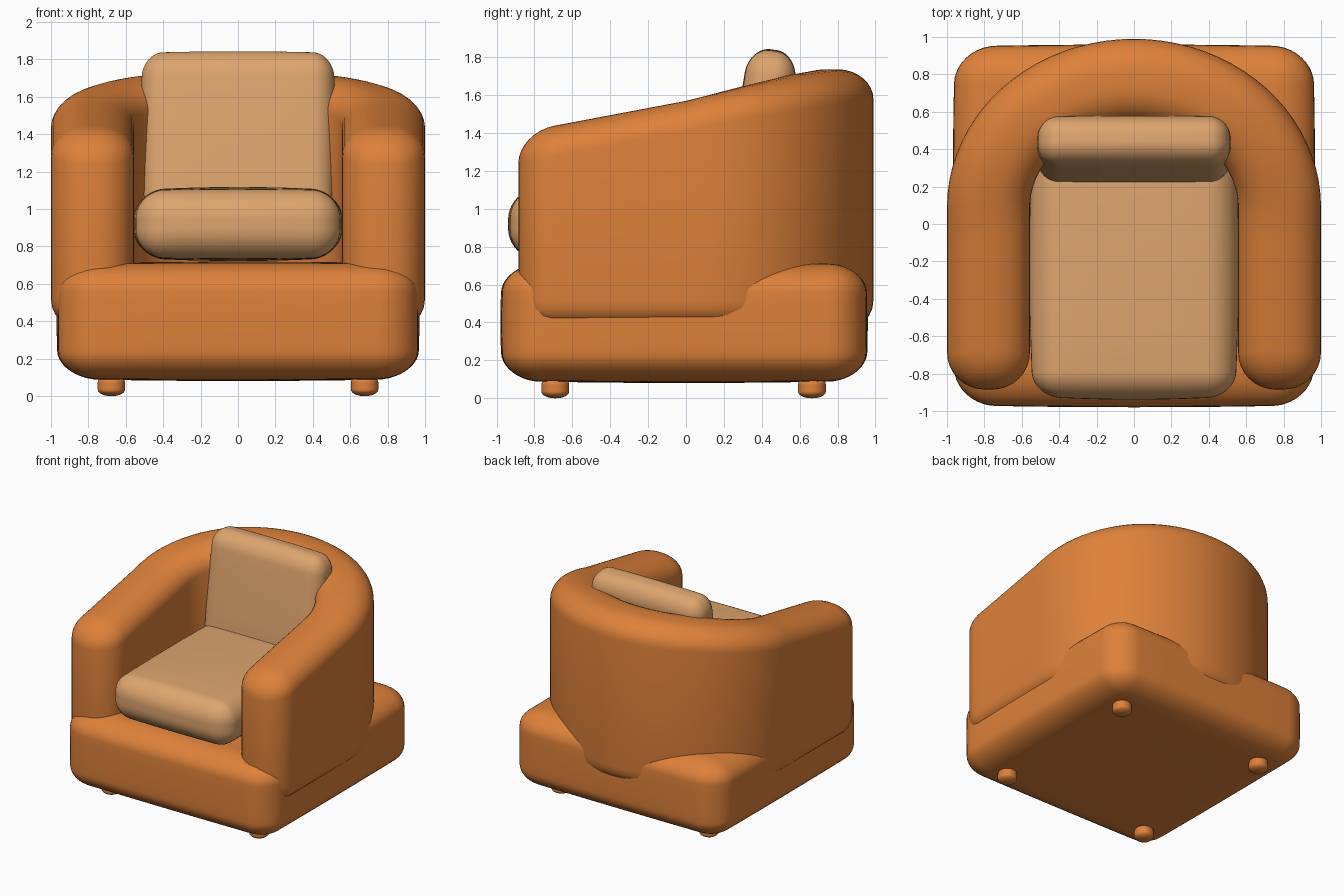
import bpy, bmesh, math
from mathutils import Matrix

if "Cube" in bpy.data.objects:
    bpy.data.objects.remove(bpy.data.objects["Cube"])


def material(name, rgb):
    m = bpy.data.materials.new(name)
    m.diffuse_color = (*rgb, 1)
    m.use_nodes = True
    m.node_tree.nodes["Principled BSDF"].inputs["Base Color"].default_value = m.diffuse_color
    return m


ORANGE = material("orange upholstery", (0.73, 0.22, 0.042))
TAN = material("tan cushion", (0.73, 0.376, 0.156))


def finish(bm, name, mat):
    bmesh.ops.recalc_face_normals(bm, faces=bm.faces)
    me = bpy.data.meshes.new(name)
    bm.to_mesh(me)
    bm.free()
    for p in me.polygons:
        p.use_smooth = True
    me.materials.append(mat)
    ob = bpy.data.objects.new(name, me)
    bpy.context.collection.objects.link(ob)
    return ob


def rounded_box(name, centre, size, radius, mat, tilt=0, crown=0):
    """Box with elliptical rounded edges; radius is (rx, ry, rz), crown swells the faces."""
    bm = bmesh.new()
    n = 16
    bmesh.ops.create_cube(bm, size=2)
    bmesh.ops.subdivide_edges(bm, edges=bm.edges[:], cuts=n - 1, use_grid_fill=True)
    for v in bm.verts:
        # outer 5 grid steps on each side form the rounding, the rest the flat face
        core, arc = [], []
        for c in v.co:
            a = abs(c)
            t = max(0, (a - 0.375) / 0.625)
            arc.append(math.copysign(math.tan(t * math.pi / 4), c))
            core.append(math.copysign(min(a / 0.375, 1), c))
        length = math.sqrt(sum(a * a for a in arc))
        p = []
        for i in range(3):
            half = size[i] / 2 - crown
            p.append(core[i] * (half - radius[i]) + radius[i] * arc[i] / length)
        # gentle swelling towards the middle of each face
        u = [p[i] / (size[i] / 2) for i in range(3)]
        for i in range(3):
            j, k = (i + 1) % 3, (i + 2) % 3
            v.co[i] = p[i] + crown * u[i] * max(0, 1 - u[j] ** 2) * max(0, 1 - u[k] ** 2)
    bm.transform(Matrix.Translation(centre) @ Matrix.Rotation(tilt, 4, 'X'))
    return finish(bm, name, mat)


# Curved wall: arms and back in one horseshoe
FRONT, BEND, HALF = -0.885, 0.09, 0.222
RX, RY = 0.778, 0.678
HEIGHTS = [(-0.9, 1.40), (0.0, 1.57), (0.3, 1.645), (0.6, 1.71), (0.8, 1.742)]


def top_height(y):
    for (y0, z0), (y1, z1) in zip(HEIGHTS, HEIGHTS[1:]):
        if y <= y1:
            break
    return z0 + (z1 - z0) * (max(-0.9, min(y, 0.8)) - y0) / (y1 - y0)


def wall_layer(inset):
    """Pairs of outer and inner plan points along the horseshoe, shrunk by inset."""
    h, r = HALF - inset, 0.2 * (HALF - inset) / HALF
    arm = []
    for i in range(9):  # rounded arm front
        a = math.pi / 2 * i / 8
        arm.append((FRONT + inset + r * (1 - math.cos(a)), h - r + r * math.sin(a)))
    start = arm[-1][0]
    arm += [(start + (BEND - start) * i / 8, h) for i in range(1, 8)]
    left = [((-RX - w, y), (-RX + w, y)) for y, w in arm]
    back = []
    for i in range(41):
        a = math.pi * (1 - i / 40)
        c, s = math.cos(a), math.sin(a)
        back.append(tuple((c * (RX + w), BEND + s * (RY + w)) for w in (h, -h)))
    right = [((-o[0], o[1]), (-q[0], q[1])) for o, q in reversed(left)]
    return left + back + right


def build_wall():
    layers = []
    for i in range(5):  # rounded bottom edge
        a = math.pi / 2 * i / 4
        layers.append((0.08 * (1 - math.sin(a)), 0.40 + 0.12 * (1 - math.cos(a)), False))
    for i in range(9):  # rolled top edge
        a = math.pi / 2 * i / 8
        layers.append((0.19 * (1 - math.cos(a)), 0.16 * (1 - math.sin(a)), True))
    bm = bmesh.new()
    rings, grids = [], []
    for inset, z, rolled in layers:
        pairs = []
        for o, q in wall_layer(inset):
            height = top_height((o[1] + q[1]) / 2) - z if rolled else z
            pairs.append([bm.verts.new((x, y, height)) for x, y in (o, q)])
        grids.append(pairs)
        rings.append([p[0] for p in pairs] + [p[1] for p in reversed(pairs)])
    for a, b in zip(rings, rings[1:]):
        for i in range(len(a)):
            j = (i + 1) % len(a)
            bm.faces.new((a[i], a[j], b[j], b[i]))
    for g in (grids[0], grids[-1]):  # underside and crest
        for p, q in zip(g, g[1:]):
            bm.faces.new((p[0], q[0], q[1], p[1]))
    return finish(bm, "arms_and_back", ORANGE)


build_wall()

# Base block
rounded_box("base", (0, -0.01, 0.40), (1.94, 1.94, 0.64), (0.22, 0.2, 0.15), ORANGE, crown=0.012)

# Loose cushions
rounded_box("seat_cushion", (0, -0.23, 0.92), (1.12, 1.42, 0.40), (0.15, 0.13, 0.15), TAN, crown=0.02)
rounded_box("back_cushion", (0, 0.40, 1.39), (1.04, 0.28, 0.91), (0.11, 0.11, 0.13), TAN,
            tilt=math.radians(-8), crown=0.01)

# Feet
for x, sx in ((-0.677, "left"), (0.677, "right")):
    for y, sy in ((-0.69, "front"), (0.665, "back")):
        rounded_box(f"foot_{sy}_{sx}", (x, y, 0.055), (0.146, 0.146, 0.11), (0.07, 0.07, 0.035), ORANGE)
